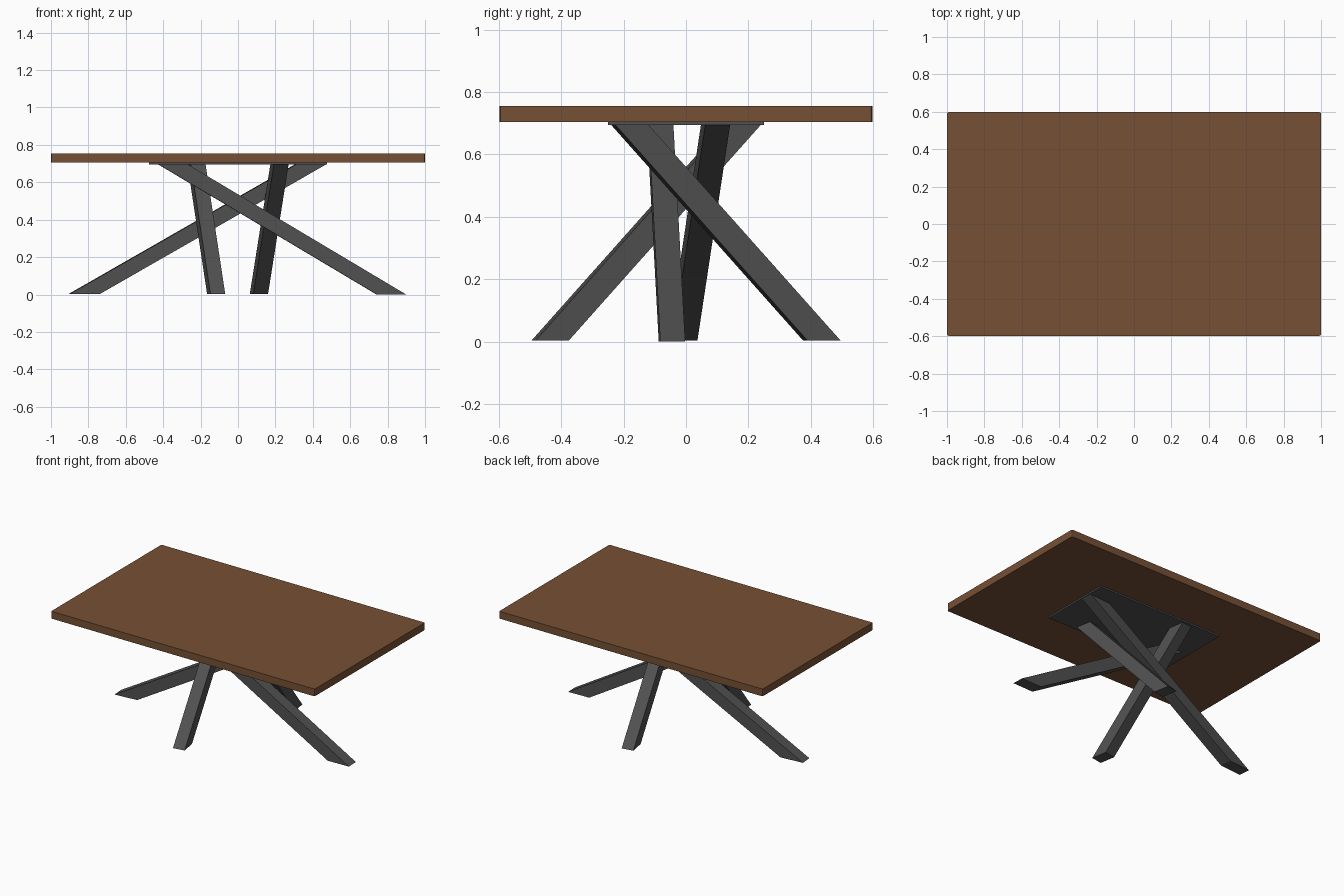
import bpy
import bmesh
from mathutils import Vector

old = bpy.data.objects.get("Cube")
if old:
    bpy.data.objects.remove(old, do_unlink=True)


def make_material(name, color):
    mat = bpy.data.materials.new(name)
    mat.use_nodes = True
    mat.diffuse_color = color
    bsdf = next(n for n in mat.node_tree.nodes if n.type == 'BSDF_PRINCIPLED')
    bsdf.inputs["Base Color"].default_value = color
    return mat


wood = make_material("brown wood", (0.18, 0.08, 0.035, 1))
metal = make_material("dark grey metal", (0.082, 0.082, 0.082, 1))


def finish(name, bm, mat):
    bmesh.ops.recalc_face_normals(bm, faces=bm.faces)
    mesh = bpy.data.meshes.new(name)
    bm.to_mesh(mesh)
    bm.free()
    mesh.materials.append(mat)
    obj = bpy.data.objects.new(name, mesh)
    bpy.context.collection.objects.link(obj)
    return obj


def slab(name, size, bottom, mat, corner=0.0):
    """Flat box resting at a given height, with optional eased corners."""
    bm = bmesh.new()
    bmesh.ops.create_cube(bm, size=1)
    for v in bm.verts:
        v.co = Vector(a * b for a, b in zip(v.co, size))
        v.co.z += bottom + size[2] / 2
    if corner:
        upright = [e for e in bm.edges
                   if abs(e.verts[0].co.z - e.verts[1].co.z) > size[2] / 2]
        bmesh.ops.bevel(bm, geom=upright, offset=corner, segments=2,
                        profile=0.5, affect='EDGES')
    return finish(name, bm, mat)


def beam(name, foot, top, width=0.08):
    """Square bar leaning from foot to top, both ends cut level."""
    foot, top = Vector(foot), Vector(top)
    axis = top - foot
    lean = Vector((axis.x, axis.y, 0)).normalized()
    side = Vector((-lean.y, lean.x, 0)) * width / 2
    along = lean * (width / 2) * axis.length / axis.z
    bm = bmesh.new()
    ring = [bm.verts.new(foot + a * along + b * side)
            for a, b in ((-1, -1), (1, -1), (1, 1), (-1, 1))]
    base = bm.faces.new(ring)
    ext = bmesh.ops.extrude_face_region(bm, geom=[base], use_keep_orig=True)
    bmesh.ops.translate(bm, vec=axis,
                        verts=[g for g in ext["geom"]
                               if isinstance(g, bmesh.types.BMVert)])
    return finish(name, bm, metal)


# Tabletop and the mounting plate beneath it
slab("tabletop", (2, 1.195, 0.05), 0.705, wood, corner=0.008)
slab("mounting_plate", (0.95, 0.5, 0.01), 0.695, metal)

# Crossing legs: two long shallow ones and two steep ones
beam("left_leg", (0.82, -0.045, 0), (-0.35, -0.083, 0.697))
beam("right_leg", (-0.82, -0.01, 0.004), (0.39, 0.095, 0.697))
beam("front_leg", (-0.117, -0.435, 0.004), (-0.222, 0.182, 0.697))
beam("back_leg", (0.112, 0.435, 0.004), (0.222, -0.182, 0.697))
